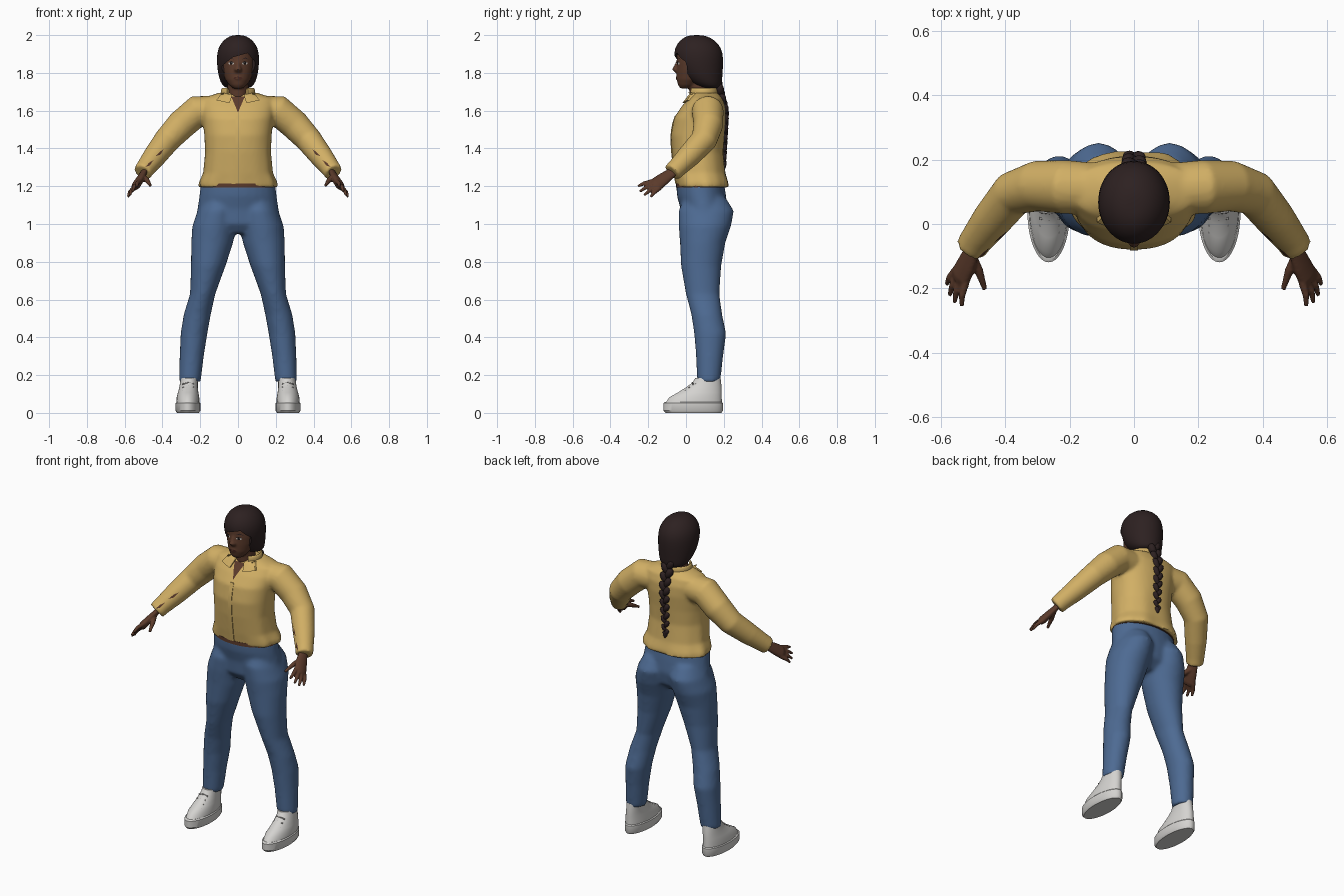
import bpy, bmesh, math
from mathutils import Vector
from mathutils.bvhtree import BVHTree

cube = bpy.data.objects.get("Cube")
if cube:
    bpy.data.objects.remove(cube, do_unlink=True)


def material(name, rgb):
    m = bpy.data.materials.new(name)
    m.use_nodes = True
    m.diffuse_color = (*rgb, 1)
    node = next(n for n in m.node_tree.nodes if n.type == 'BSDF_PRINCIPLED')
    node.inputs["Base Color"].default_value = (*rgb, 1)
    node.inputs["Roughness"].default_value = 0.8
    return m


SKIN = material("brown skin", (0.105, 0.043, 0.024))
HAIR = material("dark hair", (0.026, 0.015, 0.015))
SHIRT = material("mustard cloth", (0.64, 0.43, 0.13))
DENIM = material("blue denim", (0.075, 0.145, 0.29))
SHOE = material("off white leather", (0.66, 0.65, 0.63))
LACE = material("grey lace", (0.33, 0.32, 0.31))
LIP = material("dark lips", (0.065, 0.02, 0.014))
WHITE = material("eye white", (0.5, 0.46, 0.42))
BLACK = material("eye black", (0.008, 0.006, 0.006))
SIDES = ((1, "left"), (-1, "right"))


def skin_rings(bm, rings):
    """Bridge vertex rings and close both ends."""
    loops = [[bm.verts.new(p) for p in r] for r in rings]
    n = len(loops[0])
    for a, b in zip(loops, loops[1:]):
        for i in range(n):
            bm.faces.new((a[i], a[(i + 1) % n], b[(i + 1) % n], b[i]))
    bm.faces.new(loops[0])
    bm.faces.new(loops[-1])


def oval(c, u, v, rx, ry, n=28, power=2.0, ripple=0.0):
    pts = []
    for i in range(n):
        a = math.tau * i / n
        k = 1 + ripple * (math.sin(7 * a) + 0.6 * math.sin(11 * a + 1))
        ca, sa = (math.copysign(abs(f) ** (2 / power), f) for f in (math.cos(a), math.sin(a)))
        pts.append(c + u * (rx * ca * k) + v * (ry * sa * k))
    return pts


def stack(bm, rows, side=1, **kw):
    """Horizontal ovals: x, y, z, half width, half depth, optional ripple."""
    skin_rings(bm, [oval(Vector((r[0] * side, r[1], r[2])), Vector((1, 0, 0)), Vector((0, 1, 0)),
                         r[3], r[4], ripple=r[5] if len(r) > 5 else 0, **kw) for r in rows])


def tube(bm, path, radii, side=1, ref=(0, 1, 0), flat=1.0, n=16):
    """Ovals that follow a path; flat squashes them across ref."""
    pts = [Vector((x * side, y, z)) for x, y, z in path]
    ref = Vector((ref[0] * side, ref[1], ref[2]))
    rings = []
    for i, p in enumerate(pts):
        t = (pts[min(i + 1, len(pts) - 1)] - pts[max(i - 1, 0)]).normalized()
        u = (ref - t * ref.dot(t)).normalized()
        rings.append(oval(p, u, t.cross(u), radii[i], radii[i] * flat, n))
    skin_rings(bm, rings)


def finish(name, bm, mat, voxel=0, smooth=0, subsurf=0, cutter=None, angle=50):
    """Make the object, run its modifiers and shade it."""
    bmesh.ops.recalc_face_normals(bm, faces=bm.faces)
    me = bpy.data.meshes.new(name)
    bm.to_mesh(me)
    bm.free()
    ob = bpy.data.objects.new(name, me)
    bpy.context.collection.objects.link(ob)
    if subsurf:
        ob.modifiers.new("round", 'SUBSURF').levels = subsurf
    if voxel:
        m = ob.modifiers.new("fuse", 'REMESH')
        m.mode, m.voxel_size = 'VOXEL', voxel
    if smooth:
        m = ob.modifiers.new("soften", 'SMOOTH')
        m.factor, m.iterations = 0.5, smooth
    if cutter:
        m = ob.modifiers.new("cut", 'BOOLEAN')
        m.operation, m.object, m.solver = 'DIFFERENCE', cutter, 'EXACT'
    bpy.context.view_layer.update()
    deps = bpy.context.evaluated_depsgraph_get()
    ob.data = bpy.data.meshes.new_from_object(ob.evaluated_get(deps))
    ob.modifiers.clear()
    ob.data.materials.clear()
    ob.data.materials.append(mat)
    for p in ob.data.polygons:
        p.use_smooth = True
    ob.data.set_sharp_from_angle(angle=math.radians(angle))
    return ob


def patch(name, target, outline, mat, lift=0.003, cuts=0, thick=0):
    """A thin plate, drawn in x and z, laid on the front of the target."""
    tb = bmesh.new()
    tb.from_mesh(target.data)
    tree = BVHTree.FromBMesh(tb)
    tb.free()
    bm = bmesh.new()
    bm.faces.new([bm.verts.new((x, -0.5, z)) for x, z in outline])
    if cuts:
        bmesh.ops.subdivide_edges(bm, edges=bm.edges[:], cuts=cuts, use_grid_fill=True)
    for v in bm.verts:
        hit = tree.ray_cast(v.co, Vector((0, 1, 0)))[0]
        if hit is None:
            hit = tree.find_nearest(Vector((v.co.x, 0, v.co.z)))[0]
        v.co.y = hit.y - lift
    if thick:
        made = bmesh.ops.extrude_face_region(bm, geom=bm.faces[:])
        for v in made["geom"]:
            if isinstance(v, bmesh.types.BMVert):
                v.co.y += thick
    ob = finish(name, bm, mat)
    if not thick and sum(p.normal.y for p in ob.data.polygons) > 0:
        ob.data.flip_normals()
    return ob


def ellipse(x, z, rx, rz):
    return [(x + rx * math.cos(math.tau * i / 14), z + rz * math.sin(math.tau * i / 14)) for i in range(14)]


# Trousers: hips and both legs fused
bm = bmesh.new()
stack(bm, [(0, .08, .95, .1, .07), (0, .09, 1.0, .232, .115), (0, .095, 1.08, .215, .125),
           (0, .082, 1.15, .205, .13), (0, .075, 1.215, .197, .127)])
for s, _ in SIDES:
    stack(bm, [(.255, .12, .165, .058, .062), (.245, .125, .3, .064, .072), (.233, .128, .42, .071, .085),
               (.216, .11, .52, .072, .082), (.187, .088, .63, .067, .089), (.157, .08, .78, .092, .107),
               (.137, .088, .9, .111, .12), (.125, .1, .99, .117, .139), (.109, .107, 1.07, .105, .147),
               (.1, .1, 1.14, .08, .11)], s)
finish("trousers", bm, DENIM, voxel=.011, smooth=8)

# Strip of skin under the shirt hem
bm = bmesh.new()
stack(bm, [(0, .08, 1.193, .199, .134), (0, .08, 1.215, .199, .134)])
finish("waist", bm, SKIN)

# Shirt: torso and both sleeves fused
bm = bmesh.new()
stack(bm, [(0, .09, 1.195, .207, .138, .022), (0, .087, 1.22, .206, .138, .018), (0, .075, 1.27, .184, .135, .01),
           (0, .062, 1.38, .174, .136, .006), (0, .062, 1.47, .178, .142), (0, .074, 1.56, .188, .138),
           (0, .092, 1.62, .198, .117), (0, .103, 1.665, .19, .09), (0, .1, 1.695, .1, .065)], n=56, power=2.3)
for s, _ in SIDES:
    tube(bm, [(.12, .11, 1.6), (.215, .115, 1.598), (.3, .118, 1.525), (.375, .095, 1.445),
              (.44, .015, 1.36), (.488, -.047, 1.298), (.506, -.074, 1.272)],
         [.08, .084, .079, .07, .062, .052, .05], s, n=24)
shirt = finish("shirt", bm, SHIRT, voxel=.009, smooth=6)

# Open neckline, placket, collar and torn sleeve patches
patch("open_neckline", shirt, [(-.036, 1.675), (0, 1.59), (.036, 1.675)], SKIN, cuts=5)
patch("placket", shirt, [(-.012, 1.215), (.012, 1.215), (.012, 1.575), (-.012, 1.575)], SHIRT, lift=.004,
      cuts=8, thick=.006)
for s, side in SIDES:
    patch(side + "_collar_leaf", shirt, [(s * .03, 1.685), (s * .085, 1.695), (s * .115, 1.655), (s * .045, 1.64)],
          SHIRT, lift=.014, cuts=4, thick=.02)
    for i, (x, z) in enumerate(((.415, 1.375), (.47, 1.318))):
        patch(f"{side}_sleeve_tear_{i}", shirt, [(s * (x - .022), z + .02), (s * x, z + .007),
              (s * (x + .02), z - .016), (s * (x - .004), z - .008)], SKIN)
bm = bmesh.new()
arc = [math.radians(a) for a in range(-55, 236, 15)]
tube(bm, [(.083 * math.cos(a), .09 + .072 * math.sin(a), 1.695) for a in arc],
     [.025] * len(arc), ref=(0, 0, 1), flat=.35)
finish("collar_band", bm, SHIRT)

# Head with neck and nose
bm = bmesh.new()
stack(bm, [(0, .085, 1.6, .06, .06), (0, .075, 1.69, .055, .057), (0, .07, 1.78, .055, .055)])
stack(bm, [(0, -.002, 1.718, .025, .028), (0, .008, 1.735, .046, .05), (0, .025, 1.765, .067, .074),
           (0, .04, 1.81, .081, .09), (0, .045, 1.855, .087, .094), (0, .05, 1.91, .085, .097),
           (0, .055, 1.955, .06, .07)])
stack(bm, [(0, -.036, 1.87, .009, .012), (0, -.05, 1.835, .013, .015), (0, -.056, 1.818, .02, .019),
           (0, -.046, 1.803, .017, .012)], n=14)
stack(bm, [(0, -.035, 1.762, .018, .014), (0, -.038, 1.772, .024, .018), (0, -.036, 1.785, .018, .014)], n=14)
head = finish("head", bm, SKIN, voxel=.006, smooth=4)
patch("lips", head, ellipse(0, 1.772, .023, .008), LIP)
for s, side in SIDES:
    patch(side + "_eye", head, ellipse(s * .036, 1.85, .016, .007), WHITE)
    patch(side + "_iris", head, ellipse(s * .036, 1.85, .007, .007), BLACK, lift=.005)
    patch(side + "_eyelid", head, [(s * .017, 1.854), (s * .036, 1.857), (s * .055, 1.853), (s * .036, 1.862)],
          BLACK, lift=.005)
    patch(side + "_eyebrow", head, [(s * .016, 1.87), (s * .04, 1.876), (s * .06, 1.868), (s * .04, 1.882)], HAIR)

# Hair: rounded cap with an opening for the face and a side-swept fringe
bm = bmesh.new()
face = [(-.084, 1.6), (.084, 1.6), (.09, 1.86), (.05, 1.905), (-.03, 1.882), (-.086, 1.835)]
skin_rings(bm, [[(x, y, z) for x, z in face] for y in (-.3, .005)])
cutter = finish("face_cutter", bm, HAIR)
cutter.hide_render = True
bm = bmesh.new()
stack(bm, [(0, .135, 1.715, .06, .045), (0, .115, 1.735, .085, .075), (0, .092, 1.77, .1, .1),
           (0, .076, 1.82, .11, .12), (0, .067, 1.88, .114, .131), (0, .064, 1.93, .107, .126),
           (0, .06, 1.972, .08, .095), (0, .057, 1.995, .045, .055), (0, .057, 2.0, .015, .02)])
finish("hair", bm, HAIR, subsurf=1, cutter=cutter, angle=40)
bpy.data.objects.remove(cutter, do_unlink=True)

# Braid: overlapping strands that alternate from side to side
bm = bmesh.new()
count = 17
for i in range(count):
    t = i / (count - 1)
    s = 1 if i % 2 else -1
    r = .034 - .015 * t
    z = 1.735 - .41 * t
    y = .172 + .037 * min(1, t * 3) - .012 * max(0, t - .4)
    tube(bm, [(s * (r * .9), y, z + r), (s * r * .7, y, z + r * .5), (s * r * .3, y, z - r * .4),
              (-s * r * .3, y, z - r * 1.1)], [r * .3, r * .75, r * .7, r * .2], n=10)
stack(bm, [(0, .2, 1.335, .018, .015), (0, .2, 1.31, .02, .016), (0, .2, 1.285, .006, .006)], n=10)
finish("braid", bm, HAIR, subsurf=1)

# Hands
spread = Vector((.45, .65, -.55)).normalized()
knuckle = Vector((.537, -.16, 1.208))
tips = [(.535, -.255, 1.2), (.558, -.245, 1.172), (.573, -.222, 1.152), (.582, -.188, 1.143)]
for s, side in SIDES:
    bm = bmesh.new()
    tube(bm, [(.483, -.04, 1.302), (.503, -.085, 1.265), (.52, -.125, 1.235), knuckle, (.543, -.175, 1.198)],
         [.03, .031, .038, .041, .032], s, ref=spread, flat=.55)
    for k, tip in enumerate(tips):
        base = knuckle + spread * (.03 * (k - 1.5) / 1.5)
        mid = base.lerp(Vector(tip), .55) + Vector((.005, 0, .004))
        tube(bm, [base, mid, tip], [.013, .011, .007], s, ref=spread, n=10)
    tube(bm, [(.505, -.1, 1.25), (.482, -.145, 1.232), (.463, -.203, 1.203)], [.017, .014, .008], s, n=10)
    finish(side + "_hand", bm, SKIN, voxel=.005, smooth=2)

# Shoes: sole, upper and laces
for s, side in SIDES:
    bm = bmesh.new()
    stack(bm, [(.265, .04, 0, .058, .148), (.265, .038, .012, .066, .157), (.265, .038, .052, .066, .157),
               (.265, .04, .058, .06, .15)], s, n=40)
    finish(side + "_sole", bm, SHOE, angle=35)
    bm = bmesh.new()
    stack(bm, [(.265, .04, .05, .061, .15), (.265, .05, .082, .06, .139), (.264, .073, .108, .054, .116),
               (.262, .094, .135, .049, .094), (.26, .11, .16, .047, .076), (.257, .116, .185, .047, .067)], s, n=40)
    finish(side + "_shoe_upper", bm, SHOE)
    bm = bmesh.new()
    for y, z in ((-.03, .104), (-.008, .119), (.014, .136), (.034, .154)):
        for d in (1, -1):
            tube(bm, [(.233, y + .012 + d * .008, z - .002), (.263, y, z + .005), (.293, y + .012 - d * .008, z - .002)],
                 [.004] * 3, s, n=8)
    finish(side + "_laces", bm, LACE)
